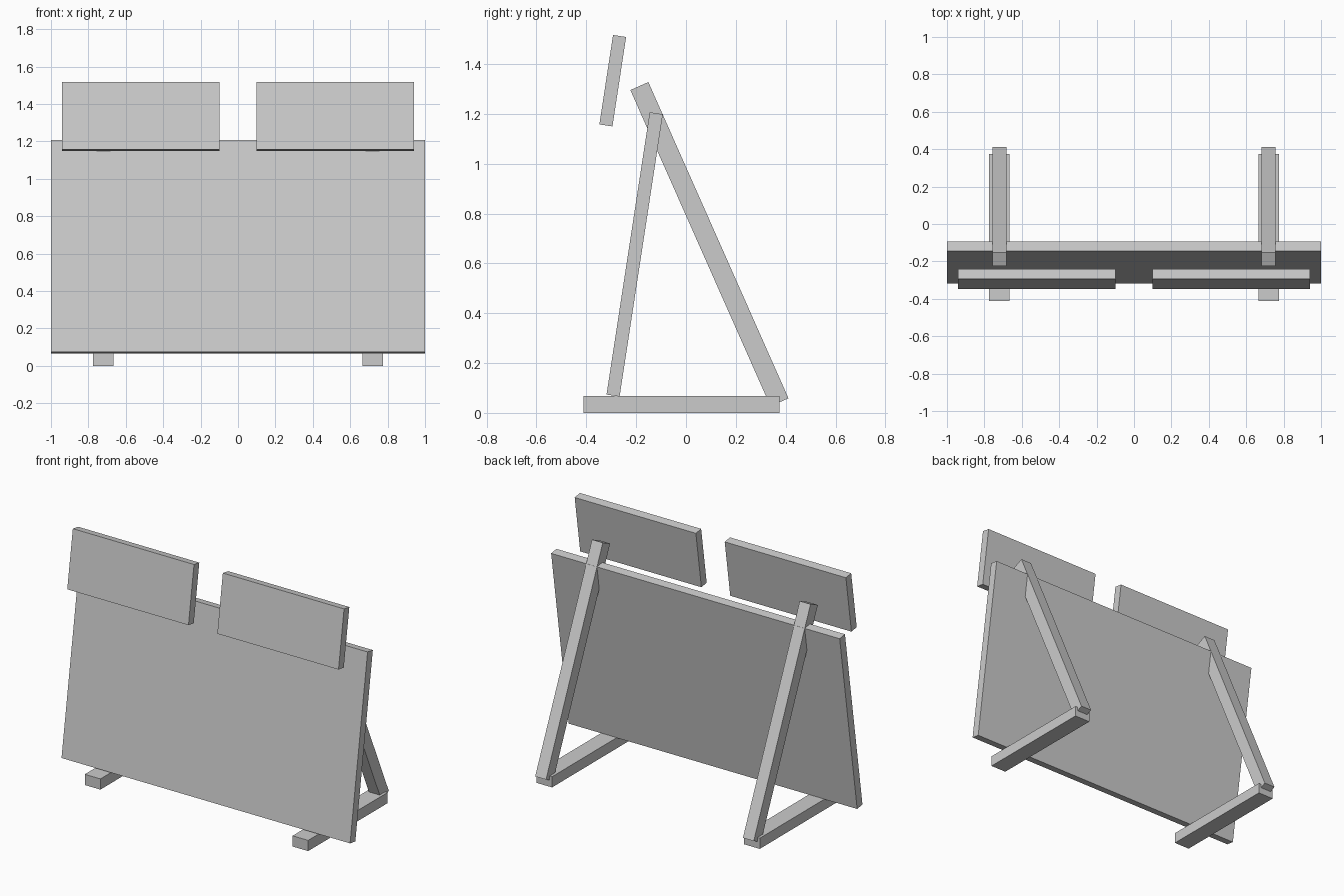
import bpy
from math import radians

if "Cube" in bpy.data.objects:
    bpy.data.objects.remove(bpy.data.objects["Cube"], do_unlink=True)

grey = bpy.data.materials.new("light grey")
grey.use_nodes = True
grey.diffuse_color = (0.6, 0.6, 0.6, 1)
grey.node_tree.nodes["Principled BSDF"].inputs["Base Color"].default_value = (0.6, 0.6, 0.6, 1)


def board(name, size, centre, tilt=0.0):
    """Flat-sided board, tilted about the x axis by degrees."""
    bpy.ops.mesh.primitive_cube_add(size=1, location=centre, rotation=(radians(tilt), 0, 0))
    obj = bpy.context.object
    obj.name = name
    obj.scale = size
    bpy.ops.object.transform_apply(location=False, rotation=False, scale=True)
    obj.data.materials.append(grey)
    return obj


LEAN = -8.7      # backward lean shared by the panels
THICK = 0.053

# Large main panel
board("main_panel", (2.0, THICK, 1.146), (0, -0.206, 0.636), LEAN)

for side, s in (("left", 1), ("right", -1)):
    # Small panel floating in front of the top edge
    board(side + "_upper_panel", (0.84, THICK, 0.363), (s * 0.52, -0.294, 1.333), LEAN)
    # Ground foot running front to back
    board(side + "_foot", (0.108, 0.786, 0.067), (s * 0.72, -0.018, 0.0335))
    # Sloping rear brace
    board(side + "_brace", (0.075, 0.079, 1.388), (s * 0.72, 0.094, 0.677), 23.9)
